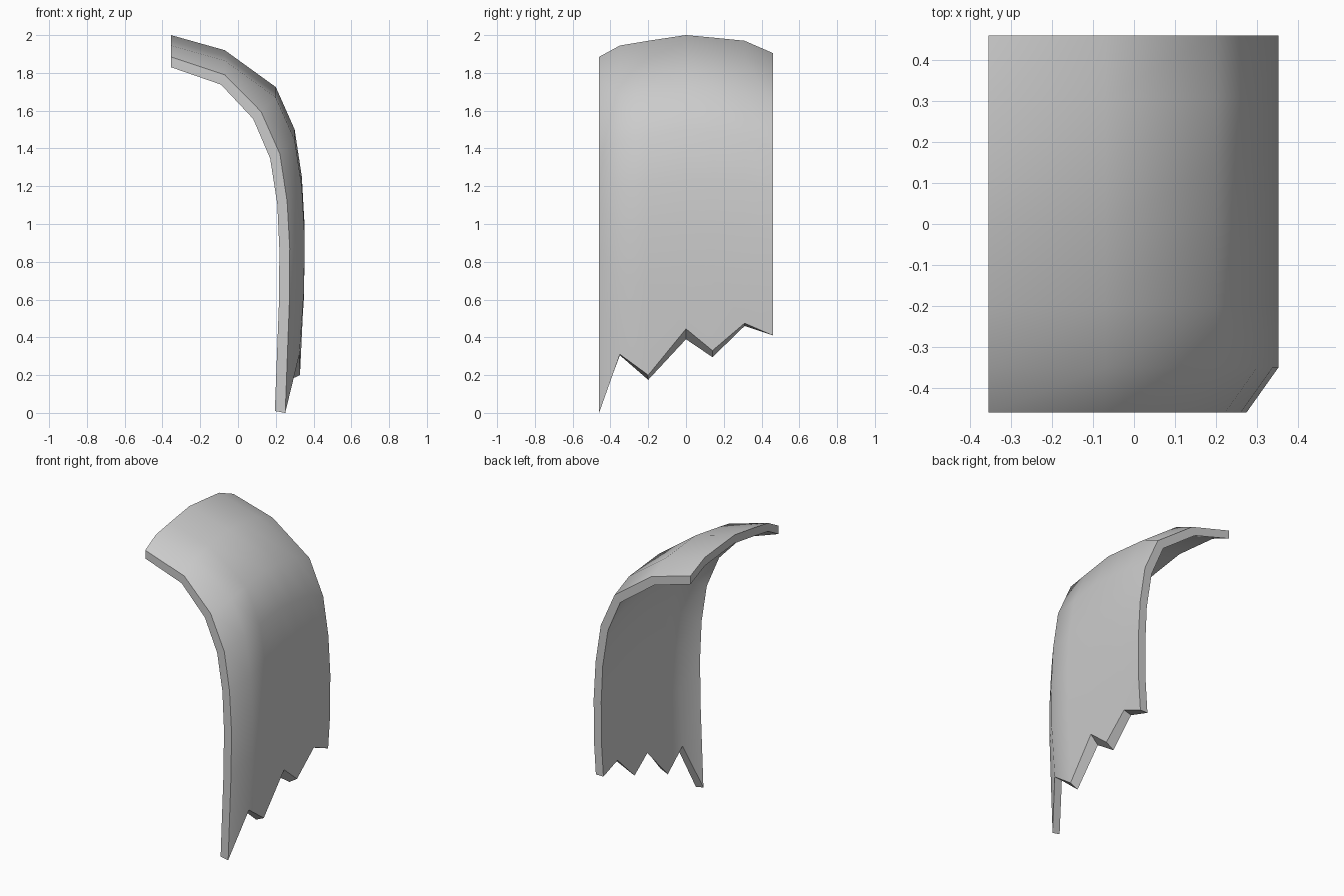
import bpy, bmesh, math

if "Cube" in bpy.data.objects:
    bpy.data.objects.remove(bpy.data.objects["Cube"])

# Curved profile: outer x, z and the offset (dx, dz) to the inner skin
profile = [(-0.355, 2.00, 0.0, -0.055), (-0.07, 1.92, -0.02, -0.052),
           (0.20, 1.725, -0.042, -0.038), (0.30, 1.50, -0.052, -0.022),
           (0.338, 1.25, -0.052, -0.015), (0.352, 1.00, -0.055, -0.005),
           (0.350, 0.72, -0.055, 0.0)]
# Columns: y, drop in z, inward shift in x, jagged end outer x, outer z, inner z
columns = [(-0.46, -0.115, -0.078, 0.25, 0.0, 0.01),
           (-0.35, -0.055, 0.0, 0.325, 0.31, 0.305),
           (-0.20, -0.03, 0.0, 0.328, 0.20, 0.175),
           (0.00, 0.0, 0.0, 0.337, 0.445, 0.39),
           (0.14, -0.013, 0.0, 0.333, 0.33, 0.295),
           (0.31, -0.03, 0.0, 0.338, 0.475, 0.46),
           (0.46, -0.095, 0.0, 0.336, 0.41, 0.41)]

bm = bmesh.new()


def skin(inner):
    grid = []
    for y, drop, shift, ex, ez, iz in columns:
        col = []
        for i, (x, z, dx, dz) in enumerate(profile):
            # the front column bends inwards only below the shoulder
            px = x + (shift if i > 1 else 0) + dx * inner
            pz = z + drop * (1.13 if 0 < i and shift else 1) + dz * inner
            col.append(bm.verts.new((px, y, pz)))
        col.append(bm.verts.new((ex - 0.055 * inner, y, iz if inner else ez)))
        grid.append(col)
    return grid


# Outer and inner skins
outer, inner = skin(0), skin(1)
nc, nr = len(columns), len(profile) + 1
for g in (outer, inner):
    for c in range(nc - 1):
        for r in range(nr - 1):
            bm.faces.new((g[c][r], g[c + 1][r], g[c + 1][r + 1], g[c][r + 1]))

# Rim joining both skins
rim = ([(c, 0) for c in range(nc)] + [(nc - 1, r) for r in range(1, nr)]
       + [(c, nr - 1) for c in range(nc - 2, -1, -1)]
       + [(0, r) for r in range(nr - 2, 0, -1)])
for (a, b), (c, d) in zip(rim, rim[1:] + rim[:1]):
    bm.faces.new((outer[a][b], outer[c][d], inner[c][d], inner[a][b]))
bmesh.ops.recalc_face_normals(bm, faces=bm.faces)

mesh = bpy.data.meshes.new("torn_curved_panel")
bm.to_mesh(mesh)
bm.free()
panel = bpy.data.objects.new("torn_curved_panel", mesh)
bpy.context.collection.objects.link(panel)
bpy.context.view_layer.objects.active = panel
panel.select_set(True)
bpy.ops.object.shade_smooth_by_angle(angle=math.radians(45))
